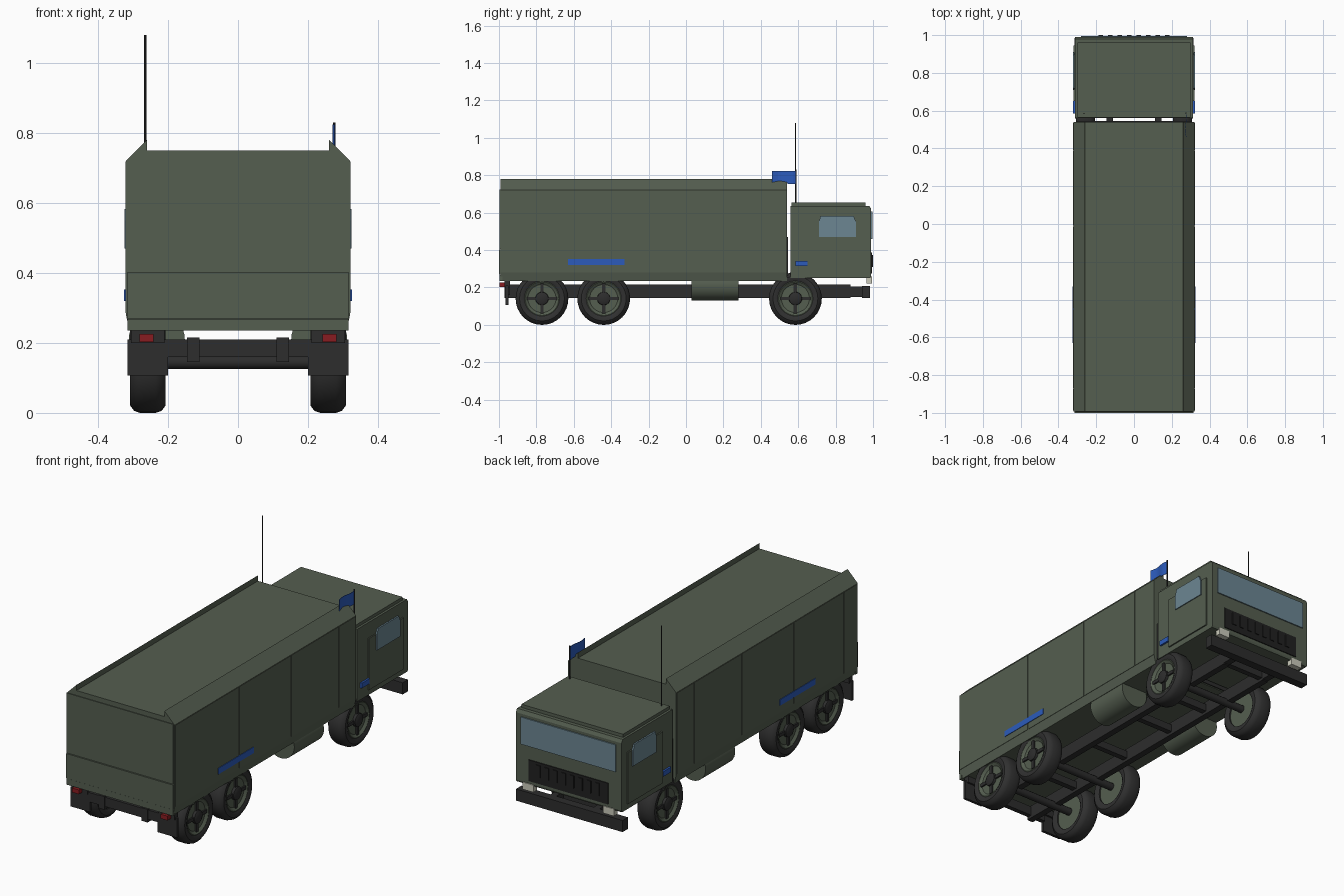
import bpy, bmesh, math
from mathutils import Matrix, Vector

if "Cube" in bpy.data.objects:
    bpy.data.objects.remove(bpy.data.objects["Cube"])


def material(name, r, g, b):
    m = bpy.data.materials.new(name)
    m.use_nodes = True
    m.diffuse_color = (r, g, b, 1)
    m.node_tree.nodes["Principled BSDF"].inputs["Base Color"].default_value = (r, g, b, 1)
    return m


GREEN = material("army green", .09, .112, .08)
DARK = material("chassis dark grey", .026, .026, .026)
RUBBER = material("tyre rubber", .03, .03, .03)
BLACK = material("grille black", .015, .015, .015)
GLASS = material("window glass", .15, .24, .29)
BLUE = material("signal blue", .025, .105, .5)
RED = material("tail red", .25, .012, .015)
CREAM = material("lamp cream", .6, .6, .5)


def finish(name, bm, mat, smooth=False):
    bmesh.ops.recalc_face_normals(bm, faces=bm.faces)
    mesh = bpy.data.meshes.new(name)
    bm.to_mesh(mesh)
    bm.free()
    mesh.materials.append(mat)
    ob = bpy.data.objects.new(name, mesh)
    bpy.context.collection.objects.link(ob)
    if smooth:
        bpy.ops.object.select_all(action='DESELECT')
        ob.select_set(True)
        bpy.context.view_layer.objects.active = ob
        bpy.ops.object.shade_smooth_by_angle(angle=math.radians(35))
    return ob


def box(name, x, y, z, mat):
    """Box from (min, max) ranges."""
    bm = bmesh.new()
    size = [r[1] - r[0] for r in (x, y, z)]
    mid = [(r[1] + r[0]) / 2 for r in (x, y, z)]
    bmesh.ops.create_cube(bm, size=1, matrix=Matrix.Translation(mid) @ Matrix.Diagonal((*size, 1)))
    return finish(name, bm, mat)


def pair(name, x, y, z, mat):
    """Matching boxes on the left (+x) and right (-x)."""
    box("left_" + name, x, y, z, mat)
    box("right_" + name, (-x[1], -x[0]), y, z, mat)


def prism(name, pts, axis, lo, hi, mat):
    """Extrude a closed profile along x (points y,z) or y (points x,z)."""
    bm = bmesh.new()
    put = (lambda p: (lo, p[0], p[1])) if axis == 'x' else (lambda p: (p[0], lo, p[1]))
    f = bm.faces.new([bm.verts.new(put(p)) for p in pts])
    ext = bmesh.ops.extrude_face_region(bm, geom=[f])
    d = Vector((hi - lo, 0, 0)) if axis == 'x' else Vector((0, hi - lo, 0))
    bmesh.ops.translate(bm, vec=d, verts=[v for v in ext["geom"] if isinstance(v, bmesh.types.BMVert)])
    return finish(name, bm, mat)


def rod(name, a, b, radius, mat, sides=24):
    a, b = Vector(a), Vector(b)
    bm = bmesh.new()
    turn = (b - a).to_track_quat('Z', 'Y').to_matrix().to_4x4()
    bmesh.ops.create_cone(bm, cap_ends=True, segments=sides, radius1=radius, radius2=radius,
                          depth=(b - a).length, matrix=Matrix.Translation((a + b) / 2) @ turn)
    return finish(name, bm, mat, True)


def lathe(name, profile, y, z, mat, sides=32):
    """Spin (x, radius) points round an axle line."""
    bm = bmesh.new()
    vs = [bm.verts.new((x, y, z + r)) for x, r in profile]
    es = [bm.edges.new(e) for e in zip(vs, vs[1:])]
    bmesh.ops.spin(bm, geom=vs + es, cent=(0, y, z), axis=(1, 0, 0), angle=2 * math.pi, steps=sides)
    bmesh.ops.remove_doubles(bm, verts=bm.verts, dist=1e-5)
    return finish(name, bm, mat, True)


# Cargo box with raised sloping roof edges and tucked-in sill
half = [(.31, .235), (.32, .28), (.32, .72), (.26, .78), (.26, .75)]
prism("cargo_box", half + [(-x, z) for x, z in reversed(half)], 'y', -.992, .54, GREEN)
seams = [-.87, -.45, -.01, .39]
for i, (a, b) in enumerate(zip([-.99] + seams, seams + [.538])):
    pair(f"cargo_side_panel_{i}", (.317, .322), (a + .002, b - .002), (.285, .718), GREEN)
box("rear_upper_panel", (-.314, .314), (-.996, -.99), (.405, .724), GREEN)
box("rear_tailgate", (-.315, .315), (-1, -.99), (.27, .402), GREEN)
box("rear_sill", (-.315, .315), (-.997, -.98), (.235, .268), GREEN)
pair("cargo_stripe", (.319, .325), (-.63, -.33), (.32, .352), BLUE)
box("front_bulkhead", (-.3, .3), (.538, .546), (.24, .47), DARK)

# Cab
cab = [(.56, .25), (.985, .25), (.99, .26), (.99, .62), (.98, .637), (.56, .637)]
prism("cab_body", cab, 'x', -.312, .312, GREEN)
box("cab_roof", (-.3, .3), (.565, .96), (.635, .654), GREEN)
pair("cab_door", (.305, .319), (.65, .945), (.28, .555), GREEN)
for side, s in (("left", 1), ("right", -1)):
    window = [(.71, .47), (.91, .47), (.91, .55), (.895, .583), (.72, .583), (.71, .55)]
    prism(side + "_door_window", window, 'x', s * .316, s * .324, GLASS)
pair("cab_stripe", (.311, .322), (.585, .65), (.315, .342), BLUE)
box("windshield", (-.28, .28), (.988, .996), (.46, .605), GLASS)
box("grille", (-.235, .235), (.988, .995), (.275, .388), BLACK)
for i in range(8):
    x = -.175 + i * .05
    box(f"grille_slat_{i}", (x - .012, x + .012), (.993, 1), (.31, .375), BLACK)
box("front_bumper", (-.315, .315), (.94, .985), (.145, .207), DARK)
pair("headlamp", (.205, .27), (.965, .995), (.222, .26), CREAM)
pair("bumper_bracket", (.11, .145), (.87, .945), (.15, .205), DARK)

# Antenna and flag
rod("antenna", (-.265, .585, .64), (-.265, .585, 1.08), .0035, DARK, 8)
rod("flag_pole", (.275, .588, .64), (.275, .588, .83), .004, DARK, 8)
bm = bmesh.new()
cols = []
for i in range(9):
    t = i / 8
    x, y = .275 + .004 * math.sin(t * 7), .588 - .128 * t
    cols.append([bm.verts.new((x, y, z + .008 * t * (z < .8))) for z in (.752, .824)])
for (a, b), (c, d) in zip(cols, cols[1:]):
    bm.faces.new((a, c, d, b))
flag = finish("flag", bm, BLUE)
flag.modifiers.new("Thickness", 'SOLIDIFY').thickness = .002

# Chassis
pair("frame_rail", (.11, .145), (-.97, .88), (.145, .215), DARK)
box("rear_crossmember", (-.2, .2), (-.965, -.94), (.16, .21), DARK)
for i, y in enumerate((-.6, -.2, .15, .42, .86)):
    box(f"crossmember_{i}", (-.12, .12), (y - .015, y + .015), (.16, .2), DARK)
pair("mudflap", (.2, .315), (-.965, -.95), (.107, .21), DARK)
pair("mudflap_hanger", (.21, .305), (-.97, -.94), (.2, .237), DARK)
pair("tail_light", (.242, .282), (-.998, -.96), (.203, .226), RED)
for side, s in (("left", 1), ("right", -1)):
    rod(side + "_fuel_tank", (s * .232, .03, .21), (s * .232, .28, .21), .08, GREEN, 32)

# Axles and wheels
tyre = [(.215, .09), (.207, .105), (.207, .12), (.218, .135), (.235, .141), (.28, .141),
        (.297, .135), (.308, .12), (.308, .105), (.3, .09), (.215, .09)]
rim = [(.222, 0), (.222, .095), (.3, .1), (.303, .09), (.292, .075), (.292, 0)]
hub = [(.285, .036), (.306, .034), (.312, .022), (.312, 0)]
for axle, y in (("front", .585), ("middle", -.44), ("rear", -.77)):
    rod(axle + "_axle", (-.22, y, .145), (.22, y, .145), .02, DARK, 12)
    for side, s in (("left", 1), ("right", -1)):
        n = f"{axle}_{side}_"
        for part, prof, mat in (("tyre", tyre, RUBBER), ("rim", rim, GREEN), ("hub", hub, DARK)):
            lathe(n + part, [(s * x, r) for x, r in prof], y, .141, mat)
        xs = sorted((s * .285, s * .3))
        box(n + "spoke_upright", xs, (y - .009, y + .009), (.061, .221), DARK)
        box(n + "spoke_level", xs, (y - .08, y + .08), (.132, .15), DARK)
